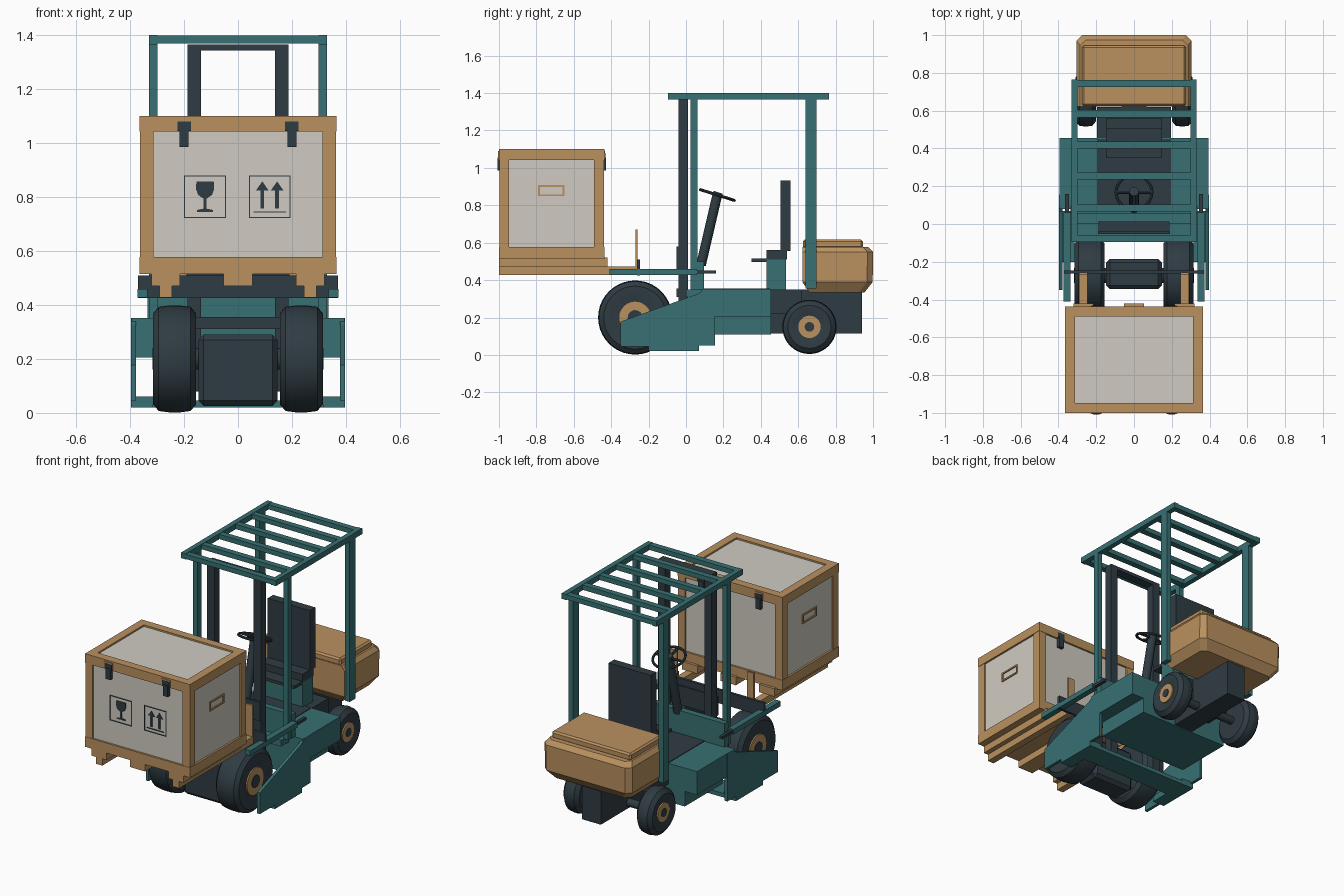
import bpy, bmesh, math
from mathutils import Vector

if "Cube" in bpy.data.objects:
    bpy.data.objects.remove(bpy.data.objects["Cube"])


def mat(name, r, g, b):
    m = bpy.data.materials.new(name)
    lin = [(c / 255 / 12.92 if c < 10 else ((c / 255 + 0.055) / 1.055) ** 2.4) for c in (r, g, b)]
    m.diffuse_color = (*lin, 1)
    m.use_nodes = True
    m.node_tree.nodes["Principled BSDF"].inputs["Base Color"].default_value = m.diffuse_color
    return m


TEAL = mat("teal paint", 56, 112, 114)
DARK = mat("dark slate", 47, 60, 67)
WOOD = mat("warm wood", 186, 145, 96)
CREAM = mat("cream panel", 208, 203, 194)


def finish(bm, name, m, bevel=0, smooth=False):
    bmesh.ops.recalc_face_normals(bm, faces=bm.faces)
    me = bpy.data.meshes.new(name)
    bm.to_mesh(me)
    bm.free()
    ob = bpy.data.objects.new(name, me)
    bpy.context.collection.objects.link(ob)
    me.materials.append(m)
    if bevel:
        b = ob.modifiers.new("bevel", 'BEVEL')
        b.width, b.segments, b.limit_method = bevel, 1, 'ANGLE'
    if smooth:
        bpy.ops.object.select_all(action='DESELECT')
        bpy.context.view_layer.objects.active = ob
        ob.select_set(True)
        bpy.ops.object.shade_smooth_by_angle(angle=math.radians(35))
    return ob


def box(name, x, y, z, m, bevel=0):
    """Box from (min, max) pairs."""
    bm = bmesh.new()
    bmesh.ops.create_cube(bm, size=1)
    for v in bm.verts:
        v.co = Vector([(a + b) / 2 + c * (b - a) for (a, b), c in zip((x, y, z), v.co)])
    return finish(bm, name, m, bevel)


def pair(name, x, y, z, m, bevel=0):
    """The same box on the right and left."""
    box(name + "_right", x, y, z, m, bevel)
    box(name + "_left", (-x[1], -x[0]), y, z, m, bevel)


def prism(name, pts, axis, lo, hi, m):
    """Outline extruded along x (points are y, z) or y (points are x, z)."""
    bm = bmesh.new()
    at = lambda p, d: (d, *p) if axis == 'x' else (p[0], d, p[1])
    f = bm.faces.new([bm.verts.new(at(p, lo)) for p in pts])
    r = bmesh.ops.extrude_face_region(bm, geom=[f])
    for v in r["geom"]:
        if isinstance(v, bmesh.types.BMVert):
            v.co[0 if axis == 'x' else 1] = hi
    return finish(bm, name, m)


def rod(name, a, b, r, m, seg=16):
    a, b = Vector(a), Vector(b)
    bm = bmesh.new()
    bmesh.ops.create_cone(bm, cap_ends=True, segments=seg, radius1=r, radius2=r, depth=(b - a).length)
    bm.transform(Vector((0, 0, 1)).rotation_difference(b - a).to_matrix().to_4x4())
    bmesh.ops.translate(bm, verts=bm.verts, vec=(a + b) / 2)
    return finish(bm, name, m, smooth=True)


def lathe_x(name, prof, y, z, m, seg=40):
    """Closed (x, radius) profile spun around a sideways axle."""
    bm = bmesh.new()
    rings = [[bm.verts.new((x, y + r * math.cos(t), z + r * math.sin(t)))
              for t in (2 * math.pi * i / seg for i in range(seg))] for x, r in prof]
    for a, b in zip(rings, rings[1:]):
        for i in range(seg):
            j = (i + 1) % seg
            bm.faces.new((a[i], a[j], b[j], b[i]))
    bm.faces.new(rings[0])
    bm.faces.new(rings[-1])
    return finish(bm, name, m, smooth=True)


# Wheels: tyre, hub ring and axle cap
def wheel(name, s, x0, x1, y, z, r, hub, cap):
    c = 0.03
    lathe_x(name + "_tyre", [(s * x0, r * 0.6), (s * x0, r - c), (s * (x0 + c * .7), r - .005),
                             (s * (x0 + 2 * c), r), (s * (x1 - 2 * c), r), (s * (x1 - c * .7), r - .005),
                             (s * x1, r - c), (s * x1, r * 0.6), (s * (x1 - 0.01), hub)], y, z, DARK)
    lathe_x(name + "_hub", [(s * (x1 - .04), hub), (s * (x1 - .002), hub)], y, z, WOOD, 24)
    lathe_x(name + "_cap", [(s * (x1 - .04), cap), (s * (x1 + .002), cap)], y, z, DARK, 16)


for s, side in ((1, "right"), (-1, "left")):
    wheel("front_wheel_" + side, s, 0.155, 0.315, -0.272, 0.2, 0.198, 0.085, 0.04)
    wheel("rear_wheel_" + side, s, 0.2, 0.31, 0.66, 0.15, 0.145, 0.06, 0.026)
rod("front_axle", (-0.2, -0.272, 0.2), (0.2, -0.272, 0.2), 0.04, DARK)
rod("rear_axle", (-0.25, 0.66, 0.15), (0.25, 0.66, 0.15), 0.025, DARK)

# Chassis
box("motor_housing", (-0.147, 0.147), (-0.345, -0.185), (0.025, 0.29), DARK, 0.02)
box("rear_spine", (-0.065, 0.065), (0.45, 0.94), (0.115, 0.35), DARK)
box("rear_deck", (-0.195, 0.195), (0.44, 0.62), (0.22, 0.35), DARK)
box("floor_mat", (-0.195, 0.195), (0.09, 0.45), (0.35, 0.356), DARK)
box("body", (-0.395, 0.395), (0.08, 0.455), (0.205, 0.352), TEAL)
box("lower_body", (-0.31, 0.31), (0.08, 0.455), (0.11, 0.205), TEAL)
box("front_floor", (-0.30, 0.30), (0.0, 0.08), (0.31, 0.35), TEAL)
box("under_plate", (-0.38, 0.38), (-0.08, 0.07), (0.02, 0.045), TEAL)
pair("skirt_foot", (0.315, 0.395), (-0.2, 0.07), (0.02, 0.06), TEAL)
skirt = [(-0.35, 0.045), (-0.2, 0.045), (-0.2, 0.02), (0.07, 0.02), (0.07, 0.05), (0.155, 0.05),
         (0.155, 0.352), (0.1, 0.352), (0.06, 0.325), (-0.35, 0.178)]
for s in (1, -1):
    prism("side_skirt", skirt, 'x', s * 0.378, s * 0.397, TEAL)

# Dashboard and lift arms
box("dashboard", (-0.335, 0.335), (0.055, 0.095), (0.35, 0.50), TEAL)
pair("lift_arm", (0.335, 0.372), (-0.41, 0.06), (0.428, 0.46), TEAL)
pair("arm_lever", (0.345, 0.365), (0.0, 0.16), (0.435, 0.452), DARK)

# Mast
pair("mast_rail", (0.137, 0.187), (-0.04, 0.012), (0.08, 1.365), DARK)
box("mast_top", (-0.187, 0.187), (-0.04, 0.012), (1.343, 1.365), DARK)
box("mast_lower_bar", (-0.187, 0.187), (-0.05, 0.0), (0.31, 0.355), DARK)
box("mast_guard", (-0.19, 0.19), (-0.052, -0.04), (0.46, 0.58), DARK)

# Forks and carriage
box("fork_carriage", (-0.37, 0.37), (-0.262, -0.245), (0.425, 0.51), DARK)
pair("fork", (0.245, 0.29), (-1.0, -0.25), (0.427, 0.472), WOOD)
pair("fork_upright", (0.245, 0.29), (-0.27, -0.258), (0.46, 0.67), WOOD)

# Overhead guard
pair("front_post", (0.298, 0.33), (0.025, 0.062), (0.35, 1.37), TEAL)
pair("rear_post", (0.298, 0.33), (0.64, 0.697), (0.355, 1.37), TEAL)
pair("roof_rail", (0.298, 0.33), (-0.095, 0.765), (1.365, 1.4), TEAL)
for y in (-0.095, 0.065, 0.235, 0.4, 0.565, 0.725):
    box("roof_slat", (-0.3, 0.3), (y, y + 0.038), (1.368, 1.398), TEAL)

# Seat
box("seat_base", (-0.147, 0.147), (0.43, 0.535), (0.35, 0.51), TEAL)
box("seat_cushion", (-0.147, 0.147), (0.43, 0.54), (0.51, 0.56), DARK)
box("seat_front", (-0.147, 0.147), (0.35, 0.44), (0.498, 0.516), DARK)
box("seat_back", (-0.147, 0.147), (0.505, 0.56), (0.555, 0.932), DARK)

# Steering column and wheel
top, foot = Vector((0, 0.168, 0.855)), Vector((0, 0.08, 0.48))
tilt = Vector((0, 0.3, 0.95)).normalized()
rod("steering_column", foot, top - tilt * 0.01, 0.026, DARK, 12)
bpy.ops.mesh.primitive_torus_add(major_radius=0.095, minor_radius=0.008, major_segments=28, minor_segments=8,
                                 location=top, rotation=tilt.to_track_quat('Z', 'Y').to_euler())
ring = bpy.context.object
ring.name = "steering_ring"
ring.data.materials.append(DARK)
bpy.ops.object.shade_smooth_by_angle()
back = Vector((0, -tilt.z, tilt.y)) * 0.093
rod("steering_spokes", top - Vector((0.093, 0, 0)), top + Vector((0.093, 0, 0)), 0.008, DARK, 8)
rod("steering_rear_spoke", top, top + back, 0.008, DARK, 8)
rod("steering_hub", top - tilt * 0.015, top + tilt * 0.015, 0.025, DARK, 12)

# Counterweight: stacked chamfered outlines
bm = bmesh.new()
rings = []
for w, y0, y1, z in ((0.265, 0.66, 0.955, 0.335), (0.305, 0.622, 0.998, 0.39),
                     (0.305, 0.622, 1.0, 0.55), (0.285, 0.622, 0.975, 0.578)):
    c = 0.03
    out = [(-w, y0), (w, y0), (w, y1 - c), (w - c, y1), (c - w, y1), (-w, y1 - c)]
    rings.append([bm.verts.new((x, y, z)) for x, y in out])
for a, b in zip(rings, rings[1:]):
    for i in range(6):
        bm.faces.new((a[i], a[i - 1], b[i - 1], b[i]))
bm.faces.new(rings[0])
bm.faces.new(rings[-1])
finish(bm, "counterweight", WOOD)
box("counterweight_lid", (-0.275, 0.275), (0.625, 0.945), (0.57, 0.617), WOOD, 0.01)

# Crate: panels, frame and pallet runners
X, Y0, Y1, Z0, Z1, T = 0.365, -1.0, -0.437, 0.52, 1.1, 0.052
box("crate_panels", (-X + .012, X - .012), (Y0 + .012, Y1 - .012), (Z0 + .02, Z1 - .01), CREAM)
for z in ((Z0, Z0 + 0.057), (Z1 - 0.058, Z1)):
    pair("crate_side_rail", (X - T, X), (Y0, Y1), z, WOOD)
    for y in (Y0, Y1 - T):
        box("crate_cross_rail", (T - X, X - T), (y, y + T), z, WOOD)
for y in (Y0 + .002, Y1 - T - .002):
    pair("crate_post", (X - T, X - .002), (y, y + T), (Z0 + .05, Z1 - .05), WOOD)
box("crate_floor", (-X, X), (Y0, Y1), (Z0 - 0.006, Z0 + 0.02), WOOD)
for x in (-0.268, 0, 0.268):
    box("pallet_runner", (x - 0.053, x + 0.053), (Y0, -0.42), (0.47, Z0), WOOD)

# Crate latches, front and back
for d, y in ((-1, Y0), (1, Y1)):
    span = lambda a, b: tuple(sorted((y + d * a, y + d * b)))
    pair("latch_plate", (0.17, 0.23), span(-0.01, 0.004), (1.045, 1.09), WOOD)
    pair("latch_head", (0.175, 0.225), span(0, 0.006), (1.045, 1.08), DARK)
    pair("latch_tongue", (0.183, 0.217), span(-0.012, 0.009), (0.985, 1.055), DARK)


# Crate handles and painted handling marks
def frame(name, axis, a, b, z, t, d0, d1, m):
    for (p, q), zz in (((a, b), (z[0], z[0] + t)), ((a, b), (z[1] - t, z[1])),
                       ((a, a + t), z), ((b - t, b), z)):
        if axis == 'x':
            box(name, (d0, d1), (p, q), zz, m)
        else:
            box(name, (p, q), (d0, d1), zz, m)


for s in (1, -1):
    d = sorted((s * (X - 0.013), s * (X - 0.005)))
    frame("crate_handle", 'x', -0.79, -0.65, (0.85, 0.908), 0.009, d[0], d[1], WOOD)
F0, F1 = Y0 + 0.008, Y0 + 0.013
for a in (-0.2, 0.04):
    frame("mark_border", 'y', a, a + 0.155, (0.722, 0.88), 0.004, F0, F1, DARK)
half = [(0.03, 0.745), (0.03, 0.752), (0.005, 0.757), (0.005, 0.793), (0.026, 0.808), (0.034, 0.83), (0.032, 0.858)]
glass = half + [(-x, z) for x, z in reversed(half)]
prism("fragile_mark", [(x - 0.122, z) for x, z in glass], 'y', F0, F1, DARK)
arrow = [(0.007, 0.757), (0.007, 0.825), (0.023, 0.825), (0, 0.858)]
arrow += [(-x, z) for x, z in reversed(arrow[:3])]
for c in (0.09, 0.145):
    prism("upright_arrow", [(x + c, z) for x, z in arrow], 'y', F0, F1, DARK)
box("upright_line", (0.058, 0.178), (F0, F1), (0.742, 0.747), DARK)
